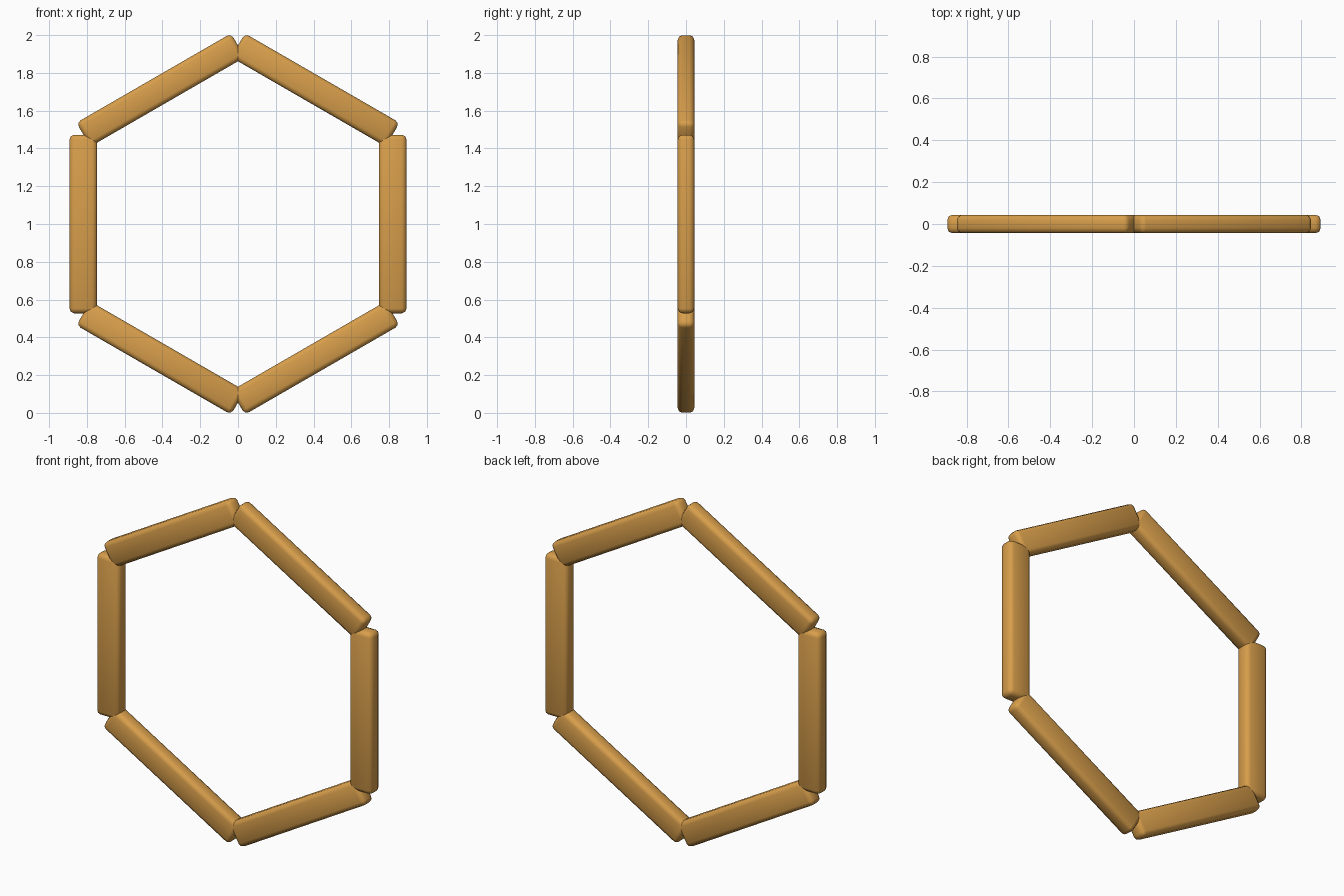
import bpy
import math
from mathutils import Matrix

cube = bpy.data.objects.get("Cube")
if cube:
    bpy.data.objects.remove(cube, do_unlink=True)

APOTHEM = 0.819                 # ring centre to bar centre line
BAR_SIZE = (0.146, 0.088, 0.945)  # width, depth, length

# Golden wood colour
wood = bpy.data.materials.new("golden_wood")
wood.use_nodes = True
color = (0.68, 0.34, 0.07, 1)
wood.diffuse_color = color
wood.node_tree.nodes["Principled BSDF"].inputs["Base Color"].default_value = color


def add_bar(name, angle):
    """One rounded bar, standing tangent to the ring at the given angle."""
    bpy.ops.mesh.primitive_cube_add(size=1)
    bar = bpy.context.object
    bar.name = name
    bar.data.transform(Matrix.Diagonal((*BAR_SIZE, 1)))
    bar.data.materials.append(wood)
    bevel = bar.modifiers.new("rounded_edges", "BEVEL")
    bevel.width = 0.025
    bevel.segments = 2
    bpy.ops.object.modifier_apply(modifier=bevel.name)
    bpy.ops.object.shade_smooth_by_angle(angle=math.radians(50))
    bar.location = (APOTHEM * math.cos(angle), 0, 1 + APOTHEM * math.sin(angle))
    bar.rotation_euler.y = -angle


# Six bars around the hexagon
names = ["left_bar", "upper_left_bar", "upper_right_bar",
         "right_bar", "lower_right_bar", "lower_left_bar"]
for i, name in enumerate(names):
    add_bar(name, math.radians(60 * i))
